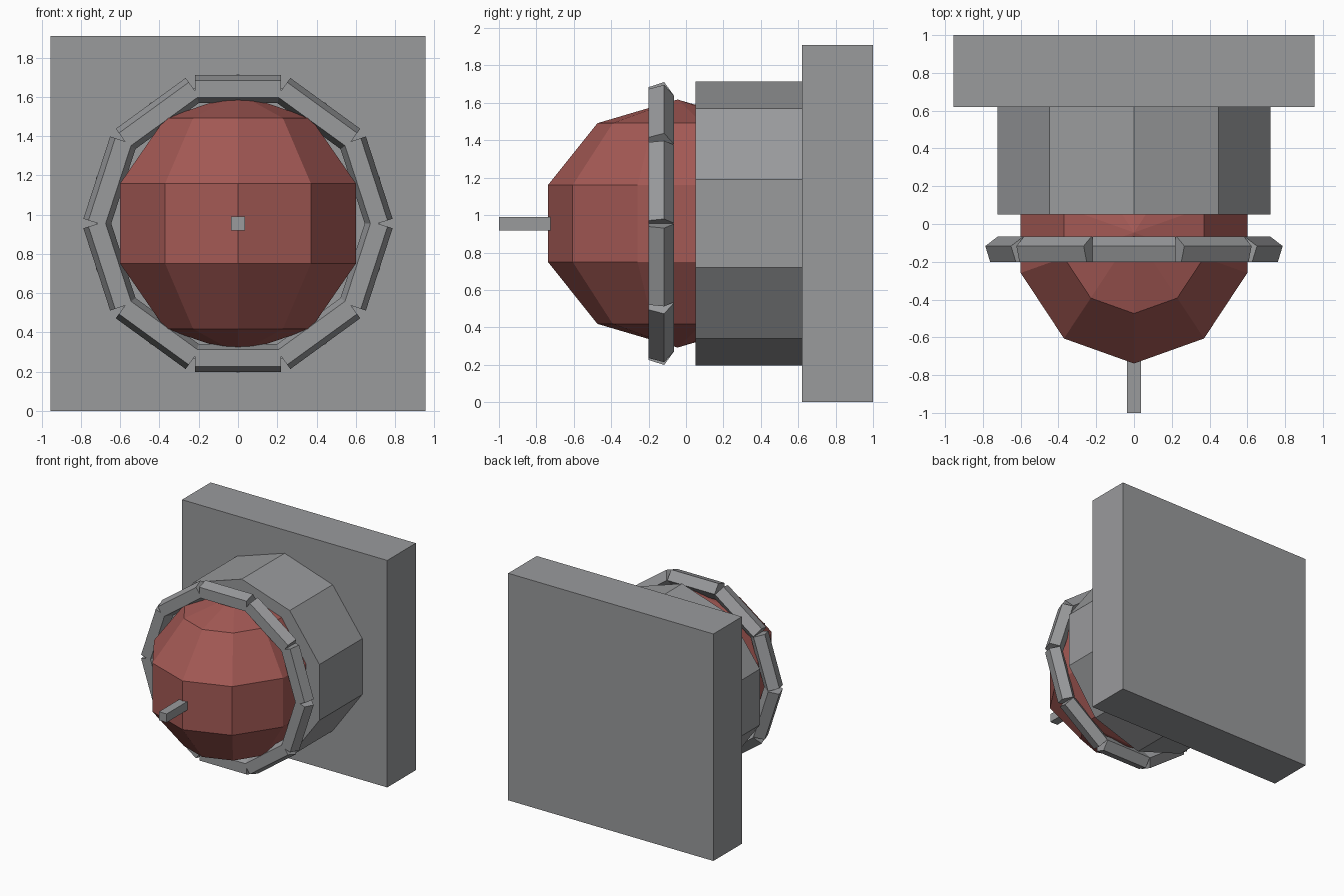
import bpy
from math import pi, sin, cos

cube = bpy.data.objects.get("Cube")
if cube:
    bpy.data.objects.remove(cube, do_unlink=True)

MID = 0.955  # height of the shared axis


def make_material(name, rgb):
    mat = bpy.data.materials.new(name)
    mat.use_nodes = True
    mat.diffuse_color = (*rgb, 1)
    mat.node_tree.nodes["Principled BSDF"].inputs["Base Color"].default_value = (*rgb, 1)
    return mat


grey = make_material("grey metal", (0.32, 0.325, 0.335))
red = make_material("red glass", (0.37, 0.10, 0.09))


def finish(name, mat):
    obj = bpy.context.object
    obj.name = name
    obj.data.materials.append(mat)
    return obj


def box(name, size, y, mat):
    bpy.ops.mesh.primitive_cube_add(size=1, location=(0, y, MID))
    obj = finish(name, mat)
    obj.scale = size


# Square plate at the back
box("wall_plate", (1.91, 0.38, 1.91), 0.81, grey)

# Ten-sided housing, corner upwards
bpy.ops.mesh.primitive_cylinder_add(vertices=10, radius=0.76, depth=0.57,
                                    location=(0, 0.335, MID), rotation=(pi / 2, 0, 0))
finish("housing", grey)

# Faceted globe, slightly stretched front to back
bpy.ops.mesh.primitive_uv_sphere_add(segments=10, ring_count=5, radius=0.663,
                                     location=(0, -0.045, MID))
finish("globe", red).scale.y = 1.1

# Guard ring of ten straight five-sided bars
RING = 0.685
for i in range(10):
    a = i * pi / 5
    bpy.ops.mesh.primitive_cylinder_add(
        vertices=5, radius=0.075, depth=0.44,
        location=(RING * sin(a), -0.14, MID + RING * cos(a)),
        rotation=(0, pi / 2 + a, 0))
    finish(f"guard_bar_{i + 1}", grey)

# Pin at the front
box("front_pin", (0.072, 0.32, 0.072), -0.84, grey)
